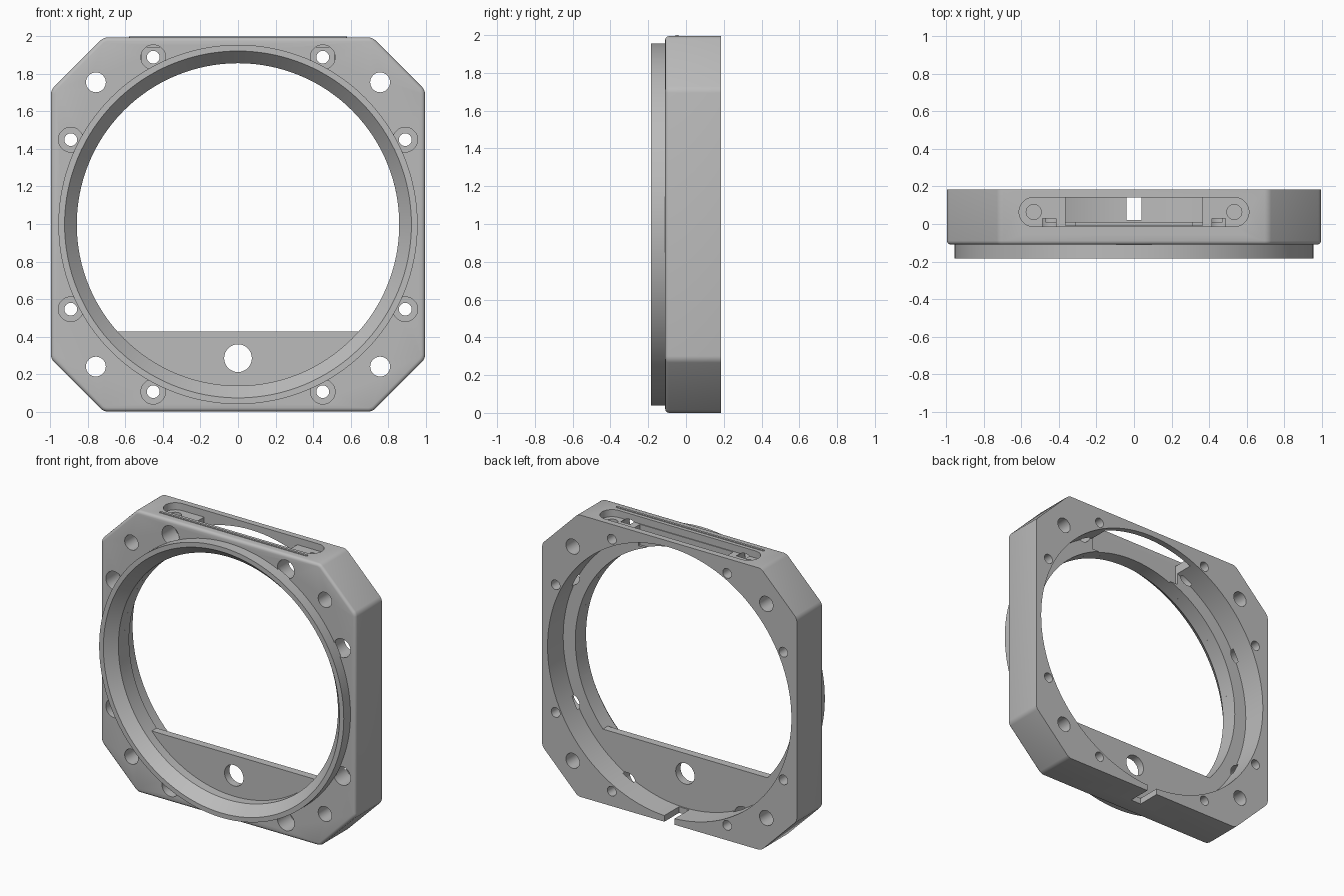
import bpy, bmesh, math

if "Cube" in bpy.data.objects:
    bpy.data.objects.remove(bpy.data.objects["Cube"], do_unlink=True)

CZ = 0.9975            # height of the ring axis
HALF = 0.9975          # half width of the plate
FRONT, BACK = -0.11, 0.185
RIM_FRONT = -0.185
SHELF = 0.01           # floor of the rear recess

grey = bpy.data.materials.new("satin grey")
grey.use_nodes = True
grey.diffuse_color = (0.5, 0.5, 0.5, 1)
grey.node_tree.nodes["Principled BSDF"].inputs["Base Color"].default_value = (0.5, 0.5, 0.5, 1)


def circle(r, cx=0, cy=0, n=32):
    return [(cx + r * math.cos(2 * math.pi * i / n), cy + r * math.sin(2 * math.pi * i / n))
            for i in range(n)]


def rect(x0, x1, y0, y1):
    return [(x0, y0), (x1, y0), (x1, y1), (x0, y1)]


def stadium(half_length, r, cy, n=16):
    pts = []
    for side, start in ((1, -math.pi / 2), (-1, math.pi / 2)):
        for i in range(n + 1):
            a = start + math.pi * i / n
            pts.append((side * (half_length - r) + r * math.cos(a), cy + r * math.sin(a)))
    return pts


def loft(name, a, a_pos, b, b_pos, axis="Y", soften=False):
    """Solid between two outlines; Y outlines are (x, z from axis), Z outlines are (x, y)."""
    bm = bmesh.new()

    def place(p, t):
        return bm.verts.new((p[0], t, p[1] + CZ) if axis == "Y" else (p[0], p[1], t))

    va = [place(p, a_pos) for p in a]
    vb = [place(p, b_pos) for p in b]
    bm.faces.new(va)
    bm.faces.new(vb[::-1])
    n = len(a)
    for i in range(n):
        j = (i + 1) % n
        bm.faces.new((va[j], va[i], vb[i], vb[j]))
    bmesh.ops.recalc_face_normals(bm, faces=bm.faces[:])
    if soften:
        # round the corners, then the front outline
        long_edges = [e for e in bm.edges if abs(e.verts[0].co.y - e.verts[1].co.y) > 0.1]
        bmesh.ops.bevel(bm, geom=long_edges, offset=0.02, segments=3, profile=0.5, affect="EDGES")
        front = [e for e in bm.edges if all(abs(v.co.y - a_pos) < 1e-5 for v in e.verts)]
        bmesh.ops.bevel(bm, geom=front, offset=0.02, segments=3, profile=0.5, affect="EDGES")
    mesh = bpy.data.meshes.new(name)
    bm.to_mesh(mesh)
    bm.free()
    mesh.materials.append(grey)
    ob = bpy.data.objects.new(name, mesh)
    bpy.context.scene.collection.objects.link(ob)
    return ob


def prism(name, outline, lo, hi, axis="Y", soften=False):
    return loft(name, outline, lo, outline, hi, axis, soften)


def combine(tool, operation="DIFFERENCE"):
    tool.hide_render = True
    bpy.context.view_layer.objects.active = frame
    mod = frame.modifiers.new("combine", "BOOLEAN")
    mod.operation = operation
    mod.solver = "EXACT"
    mod.object = tool
    bpy.ops.object.modifier_apply(modifier=mod.name)
    bpy.data.objects.remove(tool, do_unlink=True)


# Square plate with clipped corners
k = 0.717
octagon = [(HALF, -k), (HALF, k), (k, HALF), (-k, HALF),
           (-HALF, k), (-HALF, -k), (-k, -HALF), (k, -HALF)]
frame = prism("mounting_frame", octagon, FRONT, BACK, soften=True)

# Rear recess
combine(prism("recess", circle(0.955, n=128), SHELF, 0.3))

# Countersunk screw holes around the ring and plain holes in the corners
for sx in (-1, 1):
    for sz in (-1, 1):
        for x, z in ((0.452, 0.892), (0.892, 0.452)):
            combine(prism("screw_head", circle(0.066, sx * x, sz * z), -0.3, 0.03))
            combine(prism("screw_hole", circle(0.034, sx * x, sz * z), -0.3, 0.3))
        combine(prism("corner_hole", circle(0.053, sx * 0.758, sz * 0.758), -0.3, 0.3))

# Raised front rim
combine(prism("rim", circle(0.958, n=128), RIM_FRONT, FRONT + 0.01), "UNION")

# Flared mouth and main bore, leaving a flat web across the bottom
combine(loft("mouth", circle(0.938, n=128), -0.2, circle(0.86, n=128), FRONT))
combine(prism("front_bore", circle(0.86, n=128), FRONT - 0.03, -0.045))
chord = -0.57
angle = math.asin(chord / 0.86)
arc = [(0.86 * math.cos(t), 0.86 * math.sin(t))
       for t in (angle + (math.pi - 2 * angle) * i / 96 for i in range(97))]
combine(prism("rear_bore", arc, -0.06, 0.1))
combine(prism("web_hole", circle(0.074, 0, -0.713), -0.1, 0.1))

# Top pocket with its window and two screw holes
combine(prism("pocket", stadium(0.613, 0.078, 0.064), 1.945, 2.1, "Z"))
combine(prism("window", rect(-0.365, 0.365, -0.008, 0.142), 1.8, 2.1, "Z"))
for sx in (-1, 1):
    combine(prism("pocket_hole", circle(0.04, sx * 0.535, 0.064), 1.87, 2.1, "Z"))

# Thin lip in front of the pocket
combine(prism("lip", stadium(0.58, 0.008, -0.048, 6), 1.98, 2.0, "Z"), "UNION")

# Drain notch through the bottom wall
combine(prism("notch", rect(-0.04, 0.04, 0.02, 0.3), -0.1, 0.12, "Z"))

for ob in bpy.context.selected_objects:
    ob.select_set(False)
frame.select_set(True)
bpy.context.view_layer.objects.active = frame
bpy.ops.object.shade_smooth_by_angle(angle=math.radians(32))
